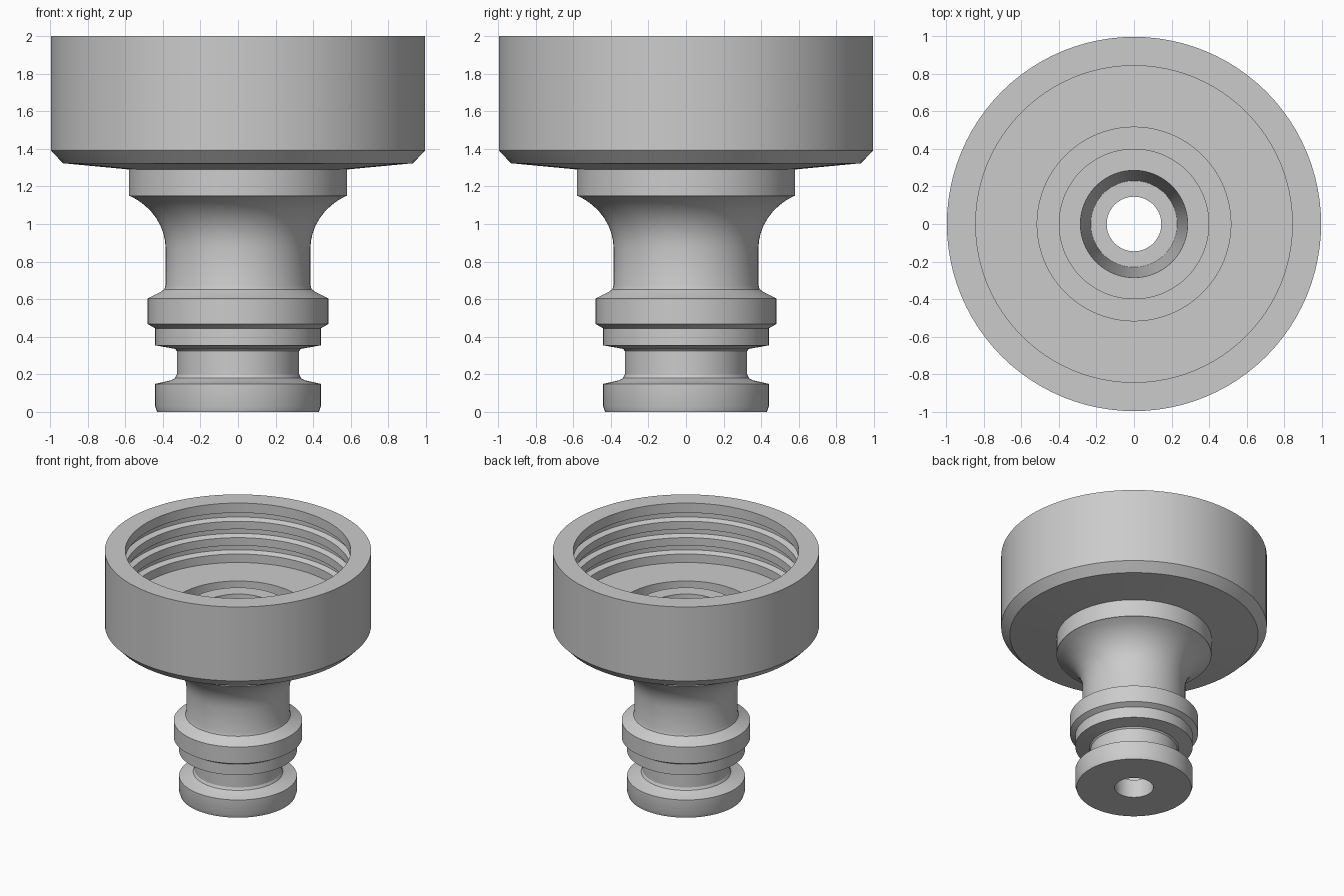
import bpy, bmesh, math

if "Cube" in bpy.data.objects:
    bpy.data.objects.remove(bpy.data.objects["Cube"])

SEGMENTS = 96

grey = bpy.data.materials.new("grey plastic")
grey.diffuse_color = (0.6, 0.6, 0.6, 1)
grey.use_nodes = True
grey.node_tree.nodes["Principled BSDF"].inputs["Base Color"].default_value = grey.diffuse_color


def lathe(name, profile):
    """Revolve a closed (radius, height) loop around the z axis."""
    bm = bmesh.new()
    rings = []
    for r, z in profile:
        rings.append([bm.verts.new((r * math.cos(a), r * math.sin(a), z))
                      for a in (2 * math.pi * i / SEGMENTS for i in range(SEGMENTS))])
    for k, low in enumerate(rings):
        high = rings[(k + 1) % len(rings)]
        for i in range(SEGMENTS):
            j = (i + 1) % SEGMENTS
            bm.faces.new((low[i], low[j], high[j], high[i]))
    bmesh.ops.recalc_face_normals(bm, faces=bm.faces)
    mesh = bpy.data.meshes.new(name)
    bm.to_mesh(mesh)
    bm.free()
    mesh.materials.append(grey)
    obj = bpy.data.objects.new(name, mesh)
    bpy.context.collection.objects.link(obj)
    bpy.ops.object.select_all(action='DESELECT')
    obj.select_set(True)
    bpy.context.view_layer.objects.active = obj
    bpy.ops.object.shade_smooth_by_angle(angle=math.radians(25))
    return obj


# Plug end: foot, seal groove and snap collar
plug = [(0.145, 0), (0.43, 0), (0.44, 0.03), (0.44, 0.15),
        (0.36, 0.168), (0.335, 0.18), (0.325, 0.2),
        (0.325, 0.325), (0.335, 0.336), (0.44, 0.355),
        (0.44, 0.445), (0.48, 0.468), (0.48, 0.605),
        (0.41, 0.64), (0.392, 0.653), (0.385, 0.675)]

# Neck flaring out into the shoulder ring
neck = [(0.385, 0.87)]
for i in range(1, 9):
    t = math.radians(62) * i / 8
    neck.append((0.385 + 0.19 * (1 - math.cos(t)) / (1 - math.cos(math.radians(62))),
                 0.87 + 0.28 * math.sin(t) / math.sin(math.radians(62))))
neck += [(0.58, 1.15), (0.58, 1.29)]

# Outside of the cup
cup = [(0.93, 1.323), (0.995, 1.39), (0.995, 2.0), (0.842, 2.0)]

# Internal thread: grooves cut into the cup wall
thread = []
for top in (1.92, 1.785, 1.65):
    thread += [(0.842, top), (0.885, top - 0.015),
               (0.885, top - 0.055), (0.842, top - 0.07)]

# Cup floor with ring groove, then the tapered bore and its end ledge
inside = [(0.842, 1.51), (0.515, 1.51), (0.515, 1.22), (0.40, 1.22),
          (0.40, 1.51), (0.285, 1.51), (0.23, 0.15), (0.145, 0.15)]

lathe("hose_tap_connector", plug + neck + cup + thread + inside)
